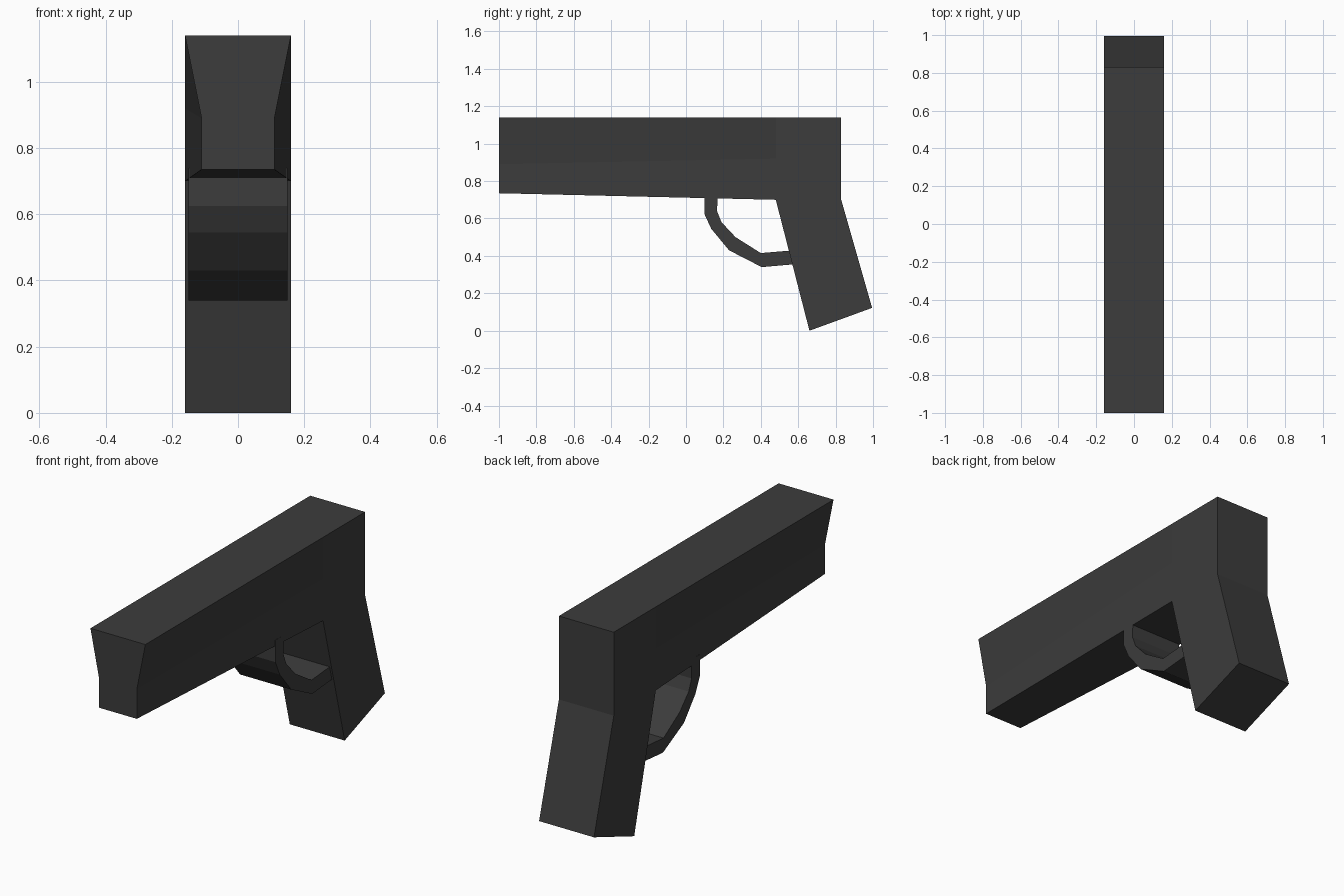
import bpy, bmesh

if "Cube" in bpy.data.objects:
    bpy.data.objects.remove(bpy.data.objects["Cube"])

mat = bpy.data.materials.new("dark grey")
mat.diffuse_color = (0.045, 0.045, 0.045, 1)
mat.use_nodes = True
mat.node_tree.nodes["Principled BSDF"].inputs["Base Color"].default_value = mat.diffuse_color


def loft(name, rings):
    """Skin a closed solid through rings of equal point count."""
    bm = bmesh.new()
    loops = [[bm.verts.new(p) for p in ring] for ring in rings]
    for a, b in zip(loops, loops[1:]):
        for i in range(len(a)):
            j = (i + 1) % len(a)
            bm.faces.new((a[i], a[j], b[j], b[i]))
    bm.faces.new(loops[0])
    bm.faces.new(loops[-1])
    bmesh.ops.recalc_face_normals(bm, faces=bm.faces)
    mesh = bpy.data.meshes.new(name)
    bm.to_mesh(mesh)
    bm.free()
    mesh.materials.append(mat)
    obj = bpy.data.objects.new(name, mesh)
    bpy.context.collection.objects.link(obj)
    return obj


def section(y, half):
    """Mirrored cross-section at y from (half width, z) points, top to bottom."""
    return [(x, y, z) for x, z in half] + [(-x, y, z) for x, z in reversed(half)]


# Barrel body: narrow lower half at the front, widening to the grip
loft("barrel_body", [
    section(-1.0, [(0.16, 1.14), (0.11, 0.89), (0.11, 0.735)]),
    section(0.48, [(0.16, 1.14), (0.16, 0.92), (0.16, 0.70)]),
])

# Rear block and slanted grip in one side profile
grip = [(0.48, 1.14), (0.83, 1.14), (0.83, 0.70), (0.995, 0.122),
        (0.66, 0.0), (0.48, 0.70)]
loft("grip", [[(x, y, z) for y, z in grip] for x in (-0.16, 0.16)])

# Trigger guard: faceted band, ends sunk into body and grip
outer = [(0.098, 0.74), (0.098, 0.625), (0.135, 0.545), (0.23, 0.43),
         (0.405, 0.34), (0.60, 0.357)]
inner = [(0.17, 0.74), (0.166, 0.64), (0.19, 0.58), (0.265, 0.50),
         (0.40, 0.415), (0.60, 0.432)]
loft("trigger_guard", [
    [(-0.149, *o), (0.149, *o), (0.149, *i), (-0.149, *i)]
    for o, i in zip(outer, inner)
])
